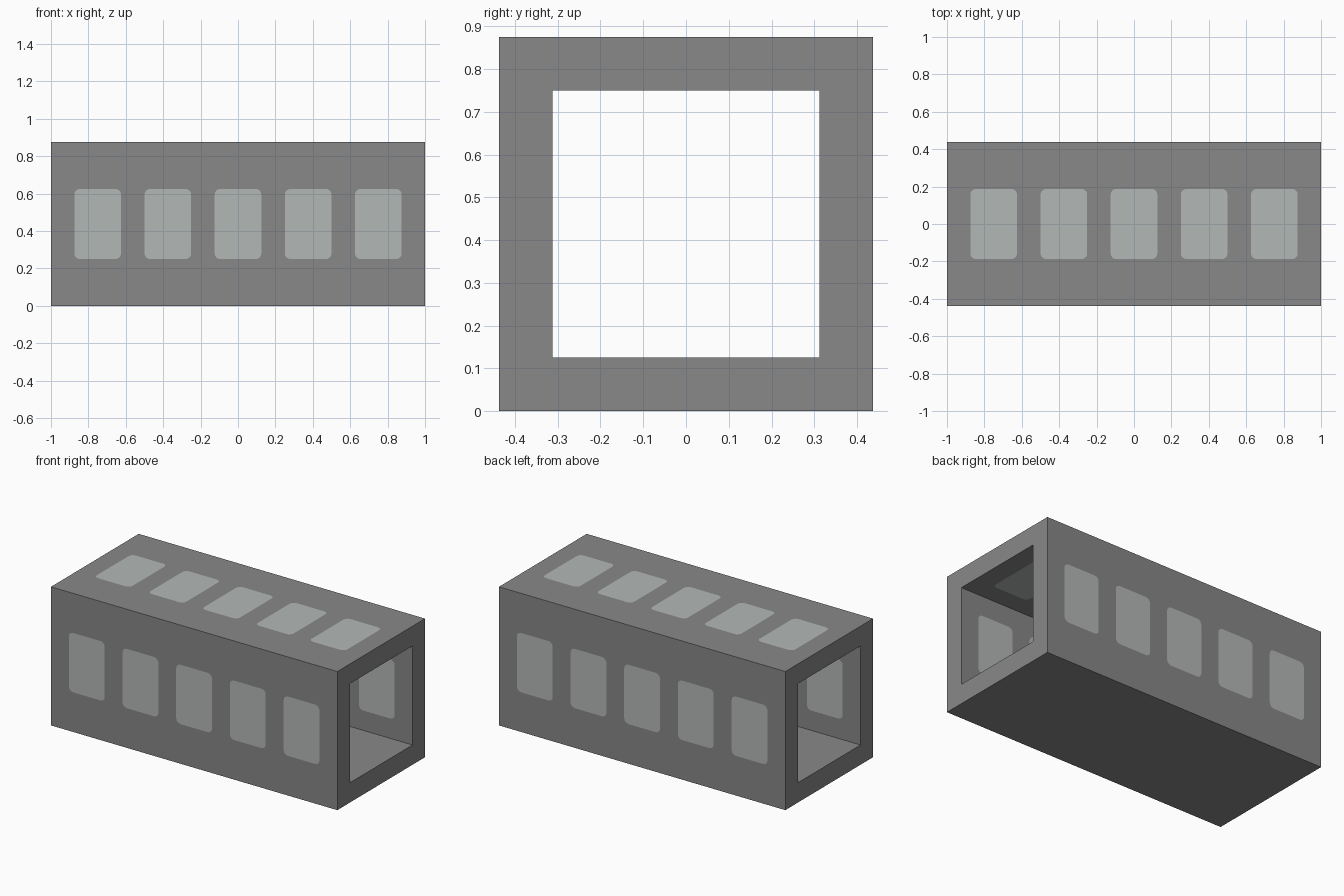
import bpy, bmesh
from math import pi, cos, sin
from mathutils import Matrix

if "Cube" in bpy.data.objects:
    bpy.data.objects.remove(bpy.data.objects["Cube"], do_unlink=True)

LENGTH, SIZE, WALL = 2.0, 0.875, 0.125
WIN_W, WIN_H, RADIUS, STEP = 0.25, 0.375, 0.03, 0.375
MID = SIZE / 2
OFFSET = MID - WALL / 2      # tube axis to the middle of a wall


def material(name, color):
    mat = bpy.data.materials.new(name)
    mat.use_nodes = True
    mat.diffuse_color = color
    mat.node_tree.nodes["Principled BSDF"].inputs["Base Color"].default_value = color
    return mat


def to_object(bm, name, mat):
    bmesh.ops.recalc_face_normals(bm, faces=bm.faces)
    mesh = bpy.data.meshes.new(name)
    bm.to_mesh(mesh)
    bm.free()
    mesh.materials.append(mat)
    obj = bpy.data.objects.new(name, mesh)
    bpy.context.scene.collection.objects.link(obj)
    return obj


def add_prism(bm, outline, depth, matrix):
    """Extrude a flat outline along z, centred on its plane."""
    verts = [bm.verts.new((x, y, -depth / 2)) for x, y in outline]
    face = bm.faces.new(verts)
    new = bmesh.ops.extrude_face_region(bm, geom=[face])["geom"]
    top = [v for v in new if isinstance(v, bmesh.types.BMVert)]
    bmesh.ops.translate(bm, verts=top, vec=(0, 0, depth))
    bmesh.ops.transform(bm, matrix=matrix, verts=verts + top)


def rounded_rect(w, h, r, segments=4):
    points = []
    for i, (sx, sy) in enumerate([(1, 1), (-1, 1), (-1, -1), (1, -1)]):
        for k in range(segments + 1):
            a = pi / 2 * (i + k / segments)
            points.append((sx * (w / 2 - r) + r * cos(a), sy * (h / 2 - r) + r * sin(a)))
    return points


def window_set(name, depth, mat):
    """Five rounded windows in the front wall, back wall and roof."""
    bm = bmesh.new()
    outline = rounded_rect(WIN_W, WIN_H, RADIUS)
    upright = Matrix.Rotation(pi / 2, 4, "X")
    walls = [((0, -OFFSET, MID), upright),
             ((0, OFFSET, MID), upright),
             ((0, 0, MID + OFFSET), Matrix.Identity(4))]
    for (_, y, z), turn in walls:
        for i in range(-2, 3):
            add_prism(bm, outline, depth, Matrix.Translation((i * STEP, y, z)) @ turn)
    return to_object(bm, name, mat)


grey = material("wall grey", (0.246, 0.246, 0.246, 1))
glass = material("pale glass", (0.45, 0.479, 0.474, 1))

# Square tube: closed ring of four walls, open at both ends
bm = bmesh.new()
rings = []
for half in (MID, MID - WALL):
    for x in (-LENGTH / 2, LENGTH / 2):
        rings.append([bm.verts.new((x, sy * half, MID + sz * half))
                      for sy, sz in ((-1, -1), (1, -1), (1, 1), (-1, 1))])
outer_a, outer_b, inner_a, inner_b = rings
for a, b in ((outer_a, outer_b), (outer_b, inner_b), (inner_b, inner_a), (inner_a, outer_a)):
    for i in range(4):
        j = (i + 1) % 4
        bm.faces.new((a[i], a[j], b[j], b[i]))
tube = to_object(bm, "square_tube", grey)

# Window openings
cutter = window_set("window_cutter", WALL + 0.05, grey)
cutter.hide_render = True
cut = tube.modifiers.new("window openings", "BOOLEAN")
cut.operation, cut.solver, cut.object = "DIFFERENCE", "EXACT", cutter
bpy.context.view_layer.objects.active = tube
bpy.ops.object.modifier_apply(modifier=cut.name)
bpy.data.objects.remove(cutter, do_unlink=True)

# Panes filling the openings, flush on both sides
window_set("window_panes", WALL, glass)
